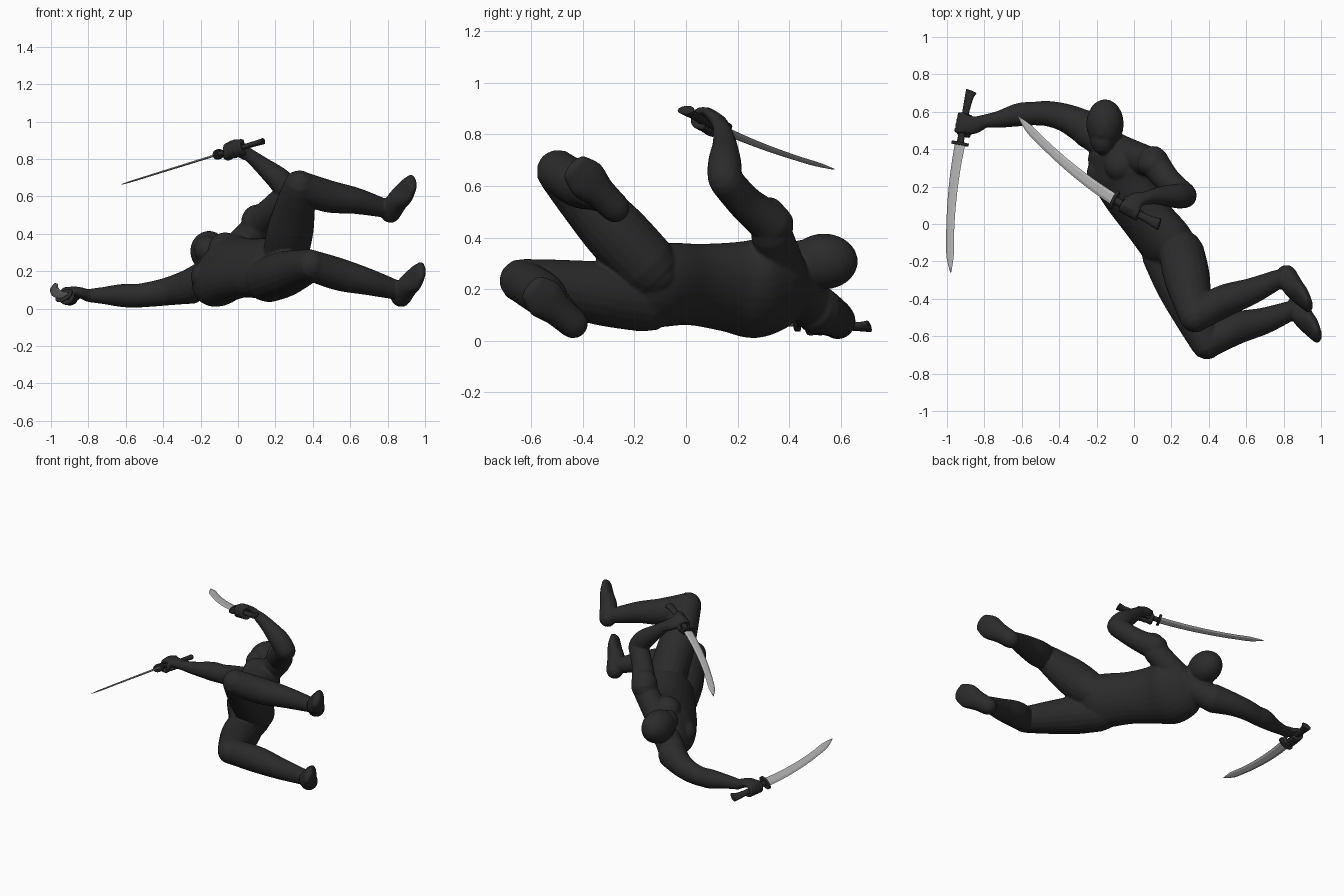
import bpy, bmesh, math
from mathutils import Vector as V, Matrix

if "Cube" in bpy.data.objects:
    bpy.data.objects.remove(bpy.data.objects["Cube"])


def material(name, rgb):
    m = bpy.data.materials.new(name)
    m.diffuse_color = (*rgb, 1)
    m.use_nodes = True
    m.node_tree.nodes["Principled BSDF"].inputs["Base Color"].default_value = m.diffuse_color
    return m


SUIT = material("dark suit", (0.024, 0.024, 0.025))
GRIP = material("dark grip", (0.022, 0.022, 0.023))
STEEL = material("steel blade", (0.45, 0.45, 0.45))


def catmull(pts, t):
    """Smooth point on a list of equal-length tuples, t in 0..1."""
    n = len(pts) - 1
    i = min(int(t * n), n - 1)
    f = t * n - i
    a, b, c, d = (pts[min(max(i + k, 0), n)] for k in (-1, 0, 1, 2))
    return [q + 0.5 * f * (r - p + f * (2 * p - 5 * q + 4 * r - s + f * (3 * (q - r) + s - p)))
            for p, q, r, s in zip(a, b, c, d)]


def tube(bm, pts, side=(0.1, 0.2, 1), cap=1.0, n=20, steps=5):
    """Loft of elliptical rings; each point is x, y, z, half width, half depth."""
    pts = [tuple(p) if len(p) == 5 else (*p, p[3]) for p in pts]
    m = steps * (len(pts) - 1)
    path = [catmull(pts, i / m) for i in range(m + 1)]
    rings = []
    for i, p in enumerate(path):
        t = (V(path[min(i + 1, m)][:3]) - V(path[max(i - 1, 0)][:3])).normalized()
        rings.append((V(p[:3]), t, p[3], p[4]))

    def ends(ring, sign):
        c, t, a, b = ring
        h = cap * min(a, b)
        return [(c + t * sign * h * math.sin(k), t, a * math.cos(k), b * math.cos(k))
                for k in (0.5, 1.0, 1.4)]
    if cap:
        rings = ends(rings[0], -1)[::-1] + rings + ends(rings[-1], 1)
    prev = None
    first = None
    for c, t, a, b in rings:
        u = V(side)
        u = (u - t * u.dot(t)).normalized()
        w = t.cross(u)
        ring = [bm.verts.new(c + u * a * math.cos(2 * math.pi * k / n) + w * b * math.sin(2 * math.pi * k / n))
                for k in range(n)]
        if prev:
            for k in range(n):
                bm.faces.new((prev[k], prev[(k + 1) % n], ring[(k + 1) % n], ring[k]))
        first = first or ring
        prev = ring
    bm.faces.new(first[::-1])
    bm.faces.new(prev)


def blob(bm, c, r):
    mat = Matrix.Translation(c) @ Matrix.Diagonal((*r, 1))
    bmesh.ops.create_uvsphere(bm, u_segments=24, v_segments=16, radius=1, matrix=mat)


def finish(bm, name, mat, smooth=True):
    bmesh.ops.recalc_face_normals(bm, faces=bm.faces)
    me = bpy.data.meshes.new(name)
    bm.to_mesh(me)
    bm.free()
    me.materials.append(mat)
    for p in me.polygons:
        p.use_smooth = smooth
    ob = bpy.data.objects.new(name, me)
    bpy.context.collection.objects.link(ob)
    return ob


body = bmesh.new()
LAT = V((0.52, 0.20, 0.83))      # the rolled torso's sideways axis
FWD = V((-0.71, -0.43, 0.55))    # the way the chest faces

# torso, shoulder girdle and neck
tube(body, [(0.22, -0.19, 0.215, 0.14, 0.10), (0.18, -0.11, 0.215, 0.175, 0.13),
            (0.07, 0.03, 0.218, 0.17, 0.124), (-0.02, 0.17, 0.21, 0.188, 0.135),
            (-0.065, 0.28, 0.205, 0.215, 0.145), (-0.10, 0.38, 0.225, 0.20, 0.115)], LAT, 0.6, 28)
tube(body, [(-0.25, 0.50, 0.125, 0.09), (-0.11, 0.41, 0.22, 0.085), (0.09, 0.33, 0.42, 0.08)])
tube(body, [(-0.09, 0.37, 0.24, 0.085), (-0.12, 0.44, 0.265, 0.068), (-0.15, 0.53, 0.30, 0.068)])
for s in (-1, 1):                # chest muscles and buttocks
    blob(body, V((-0.08, 0.315, 0.22)) + LAT * 0.09 * s + FWD * 0.05, (0.09, 0.09, 0.085))
    blob(body, V((0.20, -0.16, 0.22)) + LAT * 0.072 * s - FWD * 0.035, (0.09, 0.1, 0.088))

# masked head with jaw and nose
blob(body, (-0.155, 0.535, 0.307), (0.100, 0.132, 0.108))
blob(body, (-0.165, 0.455, 0.315), (0.070, 0.085, 0.076))
blob(body, (-0.18, 0.49, 0.392), (0.014, 0.03, 0.014))

# arms: shoulder to elbow to wrist
tube(body, [(-0.25, 0.51, 0.12, 0.095), (-0.36, 0.565, 0.095, 0.077),
            (-0.46, 0.59, 0.078, 0.068), (-0.54, 0.59, 0.068, 0.063)])
tube(body, [(-0.52, 0.59, 0.068, 0.061), (-0.61, 0.585, 0.07, 0.063),
            (-0.72, 0.56, 0.07, 0.046), (-0.80, 0.55, 0.07, 0.035)])
tube(body, [(0.10, 0.335, 0.45, 0.084), (0.18, 0.235, 0.53, 0.070), (0.27, 0.155, 0.62, 0.066)])
blob(body, (0.105, 0.32, 0.465), (0.088, 0.075, 0.092))
tube(body, [(0.27, 0.15, 0.63, 0.066), (0.22, 0.15, 0.69, 0.065),
            (0.13, 0.15, 0.765, 0.047), (0.07, 0.14, 0.815, 0.036)])

# legs: hip to knee, knee to ankle, then foot from heel to toe
LEGS = [((0.255, -0.155, 0.295), (0.328, -0.495, 0.655), (0.77, -0.295, 0.54),
         (0.815, -0.275, 0.515), (0.928, -0.428, 0.668)),
        ((0.16, -0.155, 0.155), (0.388, -0.638, 0.232), (0.845, -0.46, 0.10),
         (0.872, -0.437, 0.065), (0.977, -0.592, 0.20))]
for hip, knee, ankle, heel, toe in LEGS:
    hip, knee, ankle, heel, toe = map(V, (hip, knee, ankle, heel, toe))
    shank = (ankle - knee).normalized()
    tube(body, [(*hip, 0.122), (*hip.lerp(knee, 0.35), 0.124),
                (*hip.lerp(knee, 0.72), 0.105), (*knee, 0.086)], (1, 0.3, 0.2))
    back = (hip - knee).normalized()
    back = (back - shank * back.dot(shank)).normalized()
    tube(body, [(*knee, 0.083), (*(knee.lerp(ankle, 0.35) + back * 0.018), 0.087),
                (*knee.lerp(ankle, 0.68), 0.071), (*ankle, 0.052)], (0.1, 1, 0.2))
    across = shank.cross(toe - heel).normalized()
    tube(body, [(*heel, 0.058, 0.056), (*(heel.lerp(toe, 0.38) - shank * 0.008), 0.064, 0.056),
                (*heel.lerp(toe, 0.72), 0.08, 0.042), (*toe, 0.062, 0.028)], across)

# hands gripping the swords: pommel, guard, tip, wrist, bow direction
SWORDS = [("raised", (0.135, 0.0, 0.895), (-0.105, 0.13, 0.825), (-0.62, 0.575, 0.665),
           (0.07, 0.14, 0.815), (-0.5, -0.85, -0.15), 0.025),
          ("lowered", (-0.87, 0.71, 0.055), (-0.93, 0.43, 0.07), (-0.98, -0.26, 0.135),
           (-0.80, 0.55, 0.07), (-0.86, 0, -0.5), 0.025)]
for name, pommel, guard, tip, wrist, bow, amount in SWORDS:
    pommel, guard, tip, wrist, bow = map(V, (pommel, guard, tip, wrist, bow))
    d = (guard - pommel).normalized()
    c = pommel.lerp(guard, 0.62)
    w = wrist - c
    w = (w - d * w.dot(d)).normalized()
    o = w.cross(d)
    o = o if o.z > 0 else -o
    tube(body, [(*wrist, 0.036, 0.032), (*(c + w * 0.05 + o * 0.022), 0.048, 0.028),
                (*(c - w * 0.012 + o * 0.032), 0.053, 0.02)], d)

    def curl(start, a0, a1, r):
        arc = []
        for k in range(6):
            a = a0 + (a1 - a0) * k / 5
            arc.append((*(start + (o * math.cos(a) - w * math.sin(a)) * 0.035), r))
        tube(body, arc, d, 1, 10, 2)
    for i in range(4):
        curl(c + d * (i - 1.5) * 0.029, 0.1, 3.9, 0.0135)
    curl(c + d * 0.057, -1.3, -3.6, 0.014)

    # sword grip, flared at the pommel
    bm = bmesh.new()
    bend = bow.normalized() * 0.006
    tube(bm, [(*pommel, 0.034, 0.017), (*(pommel.lerp(guard, 0.15) + bend), 0.025, 0.015),
              (*(pommel.lerp(guard, 0.5) + bend), 0.019, 0.014), (*guard, 0.02, 0.015)], bow, 0.2, 12)
    finish(bm, name + "_sword_grip", GRIP)

    # sword guard
    bm = bmesh.new()
    tube(bm, [(*(guard - d * 0.008), 0.052, 0.027), (*(guard + d * 0.008), 0.052, 0.027)], bow, 0, 16, 1)
    finish(bm, name + "_sword_guard", GRIP, False)

    # curved blade with a narrowing point
    bm = bmesh.new()
    pts = []
    for k in range(9):
        t = k / 8
        p = guard.lerp(tip, t) + bow.normalized() * 4 * t * (1 - t) * amount
        pts.append((*p, 0.032 - 0.011 * t, 0.007 - 0.002 * t))
    pts[-1] = (*tip, 0.003, 0.002)
    tube(bm, pts, bow, 0, 6, 3)
    finish(bm, name + "_sword_blade", STEEL, False)

# fuse the body parts into one smooth skin
figure = finish(body, "body_suit", SUIT)
rm = figure.modifiers.new("fuse", 'REMESH')
rm.mode = 'VOXEL'
rm.voxel_size = 0.007
rm.use_smooth_shade = True
sm = figure.modifiers.new("soften", 'SMOOTH')
sm.factor = 0.5
sm.iterations = 5
